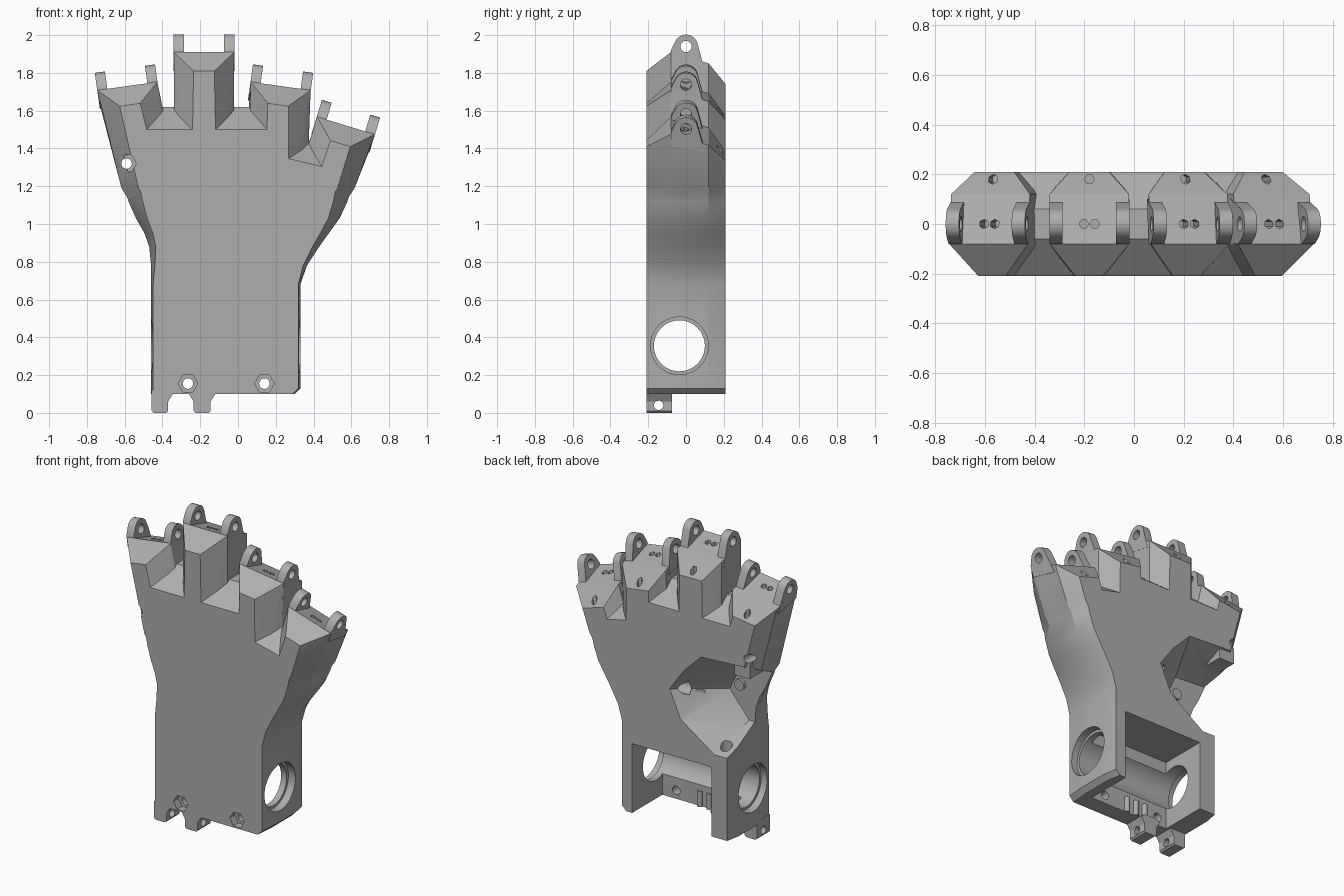
import bpy, bmesh
from math import sin, cos, pi, radians
from mathutils import Vector

cube = bpy.data.objects.get("Cube")
if cube:
    bpy.data.objects.remove(cube)

grey = bpy.data.materials.new("plain_grey")
grey.use_nodes = True
grey.diffuse_color = (0.42, 0.42, 0.42, 1)
grey.node_tree.nodes["Principled BSDF"].inputs["Base Color"].default_value = (0.42, 0.42, 0.42, 1)

DEPTH = 0.21


def finish(name, bm):
    bmesh.ops.recalc_face_normals(bm, faces=bm.faces[:])
    mesh = bpy.data.meshes.new(name)
    bm.to_mesh(mesh)
    bm.free()
    obj = bpy.data.objects.new(name, mesh)
    bpy.context.collection.objects.link(obj)
    return obj


def hull(name, points):
    bm = bmesh.new()
    for p in points:
        bm.verts.new(p)
    bmesh.ops.convex_hull(bm, input=bm.verts[:])
    bmesh.ops.delete(bm, geom=[v for v in bm.verts if not v.link_faces], context='VERTS')
    bmesh.ops.dissolve_limit(bm, angle_limit=0.01, verts=bm.verts[:], edges=bm.edges[:])
    return finish(name, bm)


def box(name, x, y, z):
    return hull(name, [(a, b, c) for a in x for b in y for c in z])


def tube(name, a, b, r, n=32):
    a, b = Vector(a), Vector(b)
    turn = (b - a).to_track_quat('Z', 'Y')
    ring = [turn @ Vector((r * cos(2 * pi * i / n), r * sin(2 * pi * i / n), 0)) for i in range(n)]
    return hull(name, [e + v for e in (a, b) for v in ring])


def combine(base, part, op):
    m = base.modifiers.new("join", 'BOOLEAN')
    m.operation, m.object, m.solver = op, part, 'EXACT'
    dg = bpy.context.evaluated_depsgraph_get()
    mesh = bpy.data.meshes.new_from_object(base.evaluated_get(dg))
    base.modifiers.clear()
    if len(mesh.polygons) > 6:
        base.data = mesh
    bpy.data.objects.remove(part)


def octagon(x0, x1, cf, cb):
    return [(x0 + cf, -DEPTH), (x1 - cf, -DEPTH), (x1, -0.08), (x1, 0.12),
            (x1 - cb, DEPTH), (x0 + cb, DEPTH), (x0, 0.12), (x0, -0.08)]


# Wrist and palm: lofted octagons (height, left edge, right edge, chamfer)
rows = [(0.1, -0.46, 0.30, 0.01), (0.13, -0.46, 0.33, 0.01), (0.68, -0.46, 0.33, 0.01),
        (0.78, -0.46, 0.365, 0.02), (0.88, -0.47, 0.43, 0.035), (0.95, -0.495, 0.48, 0.045),
        (1.03, -0.54, 0.538, 0.06), (1.12, -0.58, 0.58, 0.075), (1.2, -0.605, 0.605, 0.085),
        (1.3, -0.5, 0.42, 0.1)]
bm = bmesh.new()
rings = [[bm.verts.new((x, y, z)) for x, y in octagon(x0, x1, c, c * 0.7 + 0.01)]
         for z, x0, x1, c in rows]
for lo, hi in zip(rings, rings[1:]):
    for i in range(8):
        j = (i + 1) % 8
        bm.faces.new((lo[i], lo[j], hi[j], hi[i]))
bm.faces.new(rings[0])
bm.faces.new(rings[-1])
body = finish("palm_body", bm)

# Finger bases: hinge x, hinge z, tilt, lower sections (z, x0, x1)
fingers = [(-0.59, 1.76, -8, [(1.0, -0.5, -0.27), (1.19, -0.617, -0.36)]),
           (-0.18, 1.94, 0, [(1.0, -0.34, -0.02)]),
           (0.23, 1.76, 8, [(1.0, 0.05, 0.36)]),
           (0.58, 1.55, 17, [(1.0, 0.25, 0.49), (1.19, 0.34, 0.617)])]
top = {-DEPTH: -0.13, -0.08: -0.03, 0.12: -0.09, DEPTH: -0.2}


def placer(hx, hz, tilt):
    t = radians(tilt)
    return lambda x, y, z: (hx + x * cos(t) + z * sin(t), y, hz - x * sin(t) + z * cos(t))


for hx, hz, tilt, lower in fingers:
    at = placer(hx, hz, tilt)
    pts = [at(x, y, top[y]) for x, y in octagon(-0.16, 0.16, 0.105, 0.08)]
    for z, x0, x1 in lower:
        pts += [(x, y, z) for x, y in octagon(x0, x1, 0.09, 0.07)]
    combine(body, hull("finger_base", pts), 'UNION')

# Webs between the fingers: front edge ends, ridge ends, root width
webs = [((-0.51, 1.5), (-0.23, 1.5), (-0.45, 1.62), (-0.33, 1.62), (-0.4, -0.23)),
        ((-0.13, 1.5), (0.17, 1.5), (-0.04, 1.62), (0.08, 1.62), (-0.13, 0.17)),
        ((0.21, 1.36), (0.46, 1.3), (0.30, 1.46), (0.43, 1.43), (0.21, 0.38))]
for a, b, c, d, root in webs:
    pts = []
    for s in (-1, 1):
        pts += [(x, s * DEPTH, z) for x, z in (a, b, (root[0], 1.0), (root[1], 1.0))]
        pts += [(x, s * 0.06, z) for x, z in (c, d)]
    combine(body, hull("web", pts), 'UNION')

# Hinge lugs, pin holes and cord holes
for hx, hz, tilt, lower in fingers:
    at = placer(hx, hz, tilt)
    for s in (-1, 1):
        arc = [(0.063 * cos(k * pi / 12), 0.063 * sin(k * pi / 12)) for k in range(13)]
        arc += [(-0.08, -0.02), (-0.08, -0.09), (0.1, -0.13)]
        pts = [at(s * x, y, z) for x in (0.107, 0.161) for y, z in arc]
        combine(body, hull("hinge_lug", pts), 'UNION')
    combine(body, tube("pin_hole", at(-0.2, 0, 0), at(0.2, 0, 0), 0.03, 20), 'DIFFERENCE')
    for s in (-1, 1):
        combine(body, tube("cord_hole", at(s * 0.022, 0, -0.2), at(s * 0.022, 0, 0.05), 0.019, 6),
                'DIFFERENCE')
    combine(body, tube("back_hole", at(0, 0.18, -0.27), at(0, 0.18, 0.05), 0.02, 6), 'DIFFERENCE')

# Thumb hollow in the back
rim = [(-0.02, 0.98), (-0.12, 1.12), (-0.25, 1.25), (-0.8, 1.28), (-0.8, 0.64), (-0.35, 0.63), (-0.1, 0.8)]
floor = [(-0.36, 1.12), (-0.8, 1.15), (-0.8, 0.78), (-0.42, 0.78), (-0.28, 0.95)]
pts = [(x, 0.22, z) for x, z in rim] + [(x, -0.05, z) for x, z in floor]
combine(body, hull("thumb_hollow", pts), 'DIFFERENCE')
combine(body, box("thumb_lug", (-0.6, -0.49), (0.04, 0.2), (1.19, 1.36)), 'UNION')
combine(body, tube("thumb_cord_hole", (-0.12, 0.13, 0.98), (0.05, 0.13, 0.98), 0.045, 24), 'DIFFERENCE')
combine(body, tube("shelf_hole", (-0.39, 0.14, 0.57), (-0.39, 0.14, 0.75), 0.035, 24), 'DIFFERENCE')

# Wrist cavity, open at the back and below, with a stepped round tunnel across
combine(body, box("wrist_cavity", (-0.33, 0.24), (-0.1, 0.4), (0.0, 0.55)), 'DIFFERENCE')
for x0, x1, r in ((-1, 1, 0.135), (-1, -0.41, 0.153), (0.28, 1, 0.153)):
    combine(body, tube("wrist_tunnel", (x0, -0.035, 0.355), (x1, -0.035, 0.355), r, 40), 'DIFFERENCE')

# Bottom strap lugs, flared where they meet the wrist, with a cross hole
for x0, x1, flare in ((-0.457, -0.37, 0), (-0.235, -0.145, 0.025)):
    pts = [(x, y, z) for y in (-0.208, -0.075) for x, z in
           ((x0 + 0.01, 0), (x1 - 0.01, 0), (x0, 0.01), (x1, 0.01), (x0, 0.05), (x1, 0.05),
            (x0, 0.12), (x1, 0.12))]
    combine(body, hull("strap_lug", pts), 'UNION')
    pts = [(x, y, z) for y in (-0.208, -0.075) for x, z in
           ((x0, 0.06), (x1, 0.06), (x0 - flare, 0.1), (x1 + 0.025, 0.1), (x0, 0.12), (x1, 0.12))]
    combine(body, hull("strap_flare", pts), 'UNION')
combine(body, tube("strap_hole", (-1, -0.145, 0.04), (0, -0.145, 0.04), 0.025, 16), 'DIFFERENCE')

# Bolt holes with hexagonal recesses
for x, z in ((-0.59, 1.32), (-0.265, 0.155), (0.14, 0.155)):
    combine(body, tube("nut_recess", (x, -0.3, z), (x, -0.16, z), 0.052, 6), 'DIFFERENCE')
    combine(body, tube("bolt_hole", (x, -0.4, z), (x, 0.4, z), 0.028, 20), 'DIFFERENCE')

# Cord guides inside the wrist and bolt heads in the thumb hollow
parts = [body]
for i in range(5):
    x = -0.03 - i * 0.0675
    if abs(x + 0.265) > 0.05:
        parts.append(tube("cord_guide", (x, -0.1, 0.1), (x, -0.1, 0.2), 0.018, 16))
for p, q in (((-0.13, 0.05, 0.93), (-0.16, 0.085, 0.93)), ((-0.36, -0.07, 1.0), (-0.36, -0.03, 1.0))):
    parts.append(tube("bolt_head", p, q, 0.035, 24))

for obj in parts:
    obj.data.materials.clear()
    obj.data.materials.append(grey)
    bpy.ops.object.select_all(action='DESELECT')
    obj.select_set(True)
    bpy.context.view_layer.objects.active = obj
    bpy.ops.object.shade_smooth_by_angle(angle=radians(28))
